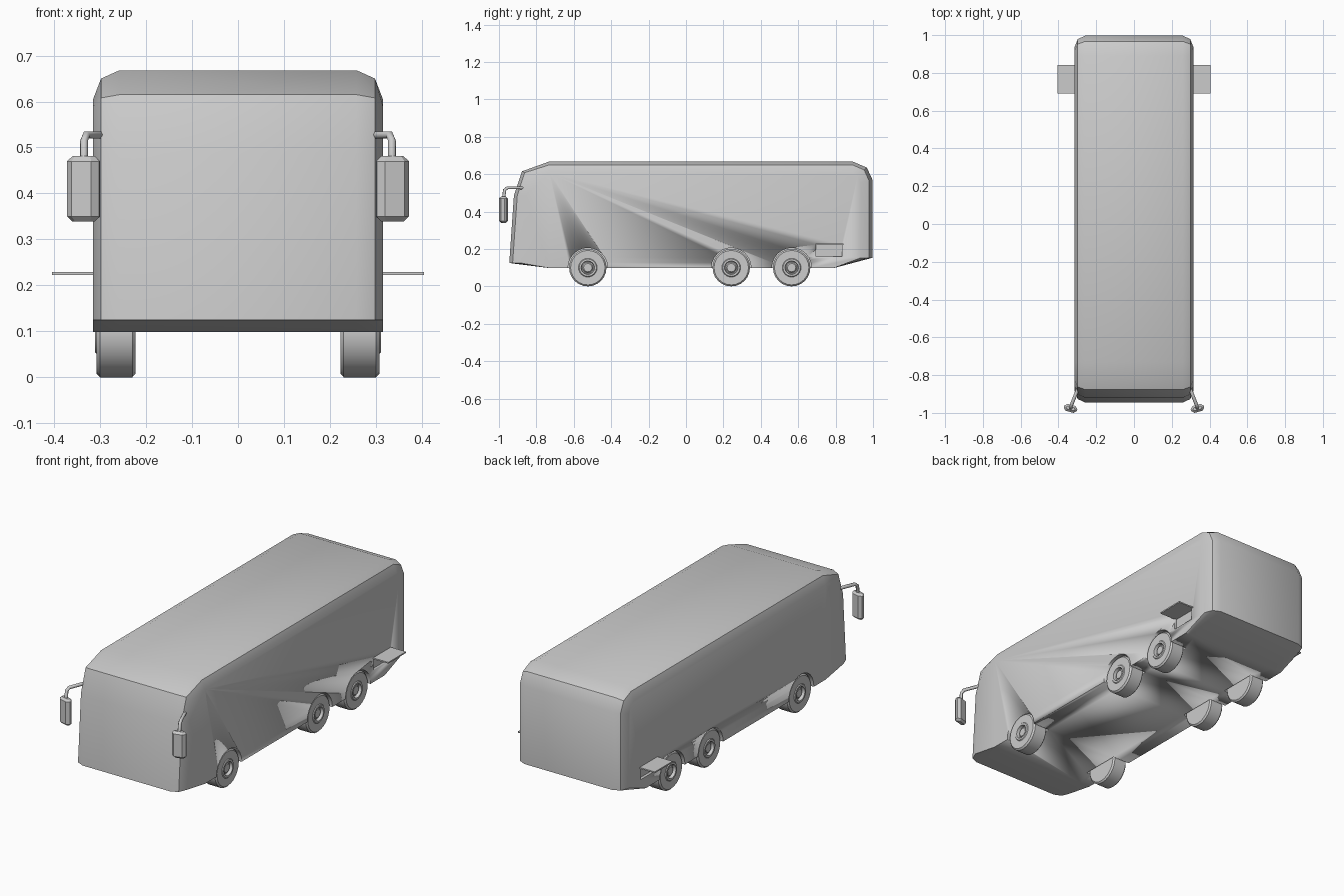
import bpy, bmesh, math
from mathutils import Matrix, Vector

if "Cube" in bpy.data.objects:
    bpy.data.objects.remove(bpy.data.objects["Cube"])


def finish(name, bm, angle=25):
    bmesh.ops.recalc_face_normals(bm, faces=bm.faces[:])
    me = bpy.data.meshes.new(name)
    bm.to_mesh(me)
    bm.free()
    ob = bpy.data.objects.new(name, me)
    bpy.context.collection.objects.link(ob)
    bpy.ops.object.select_all(action='DESELECT')
    bpy.context.view_layer.objects.active = ob
    ob.select_set(True)
    bpy.ops.object.shade_smooth_by_angle(angle=math.radians(angle))
    return ob


def add_box(bm, lo, hi):
    lo, hi = Vector(lo), Vector(hi)
    m = Matrix.Translation((lo + hi) / 2) @ Matrix.Diagonal((*(hi - lo), 1))
    return bmesh.ops.create_cube(bm, size=1, matrix=m)['verts']


# Body: side profile (y, z, inset direction) lofted across x with rounded edges
profile = [(-0.945, 0.125, 1, 0), (-0.73, 0.098, 0, 0), (0.79, 0.098, 0, 0),
           (0.997, 0.153, -1, 0), (0.997, 0.57, -1, -0.3), (0.967, 0.635, -0.8, -0.7),
           (0.89, 0.668, 0, -1), (-0.73, 0.668, 0, -1), (-0.877, 0.615, 0.8, -0.4),
           (-0.92, 0.487, 1, 0)]
sections = [(-0.315, 0.062), (-0.298, 0.018), (-0.258, 0),
            (0.258, 0), (0.298, 0.018), (0.315, 0.062)]
bm = bmesh.new()
rings = [[bm.verts.new((x, y + d * iy, z + d * iz)) for y, z, iy, iz in profile]
         for x, d in sections]
n = len(profile)
for a, b in zip(rings, rings[1:]):
    for i in range(n):
        bm.faces.new((a[i], a[(i + 1) % n], b[(i + 1) % n], b[i]))
bm.faces.new(rings[0])
bm.faces.new(rings[-1])
body = finish("body", bm)

# Wheel arches and hatch recesses cut out of the body
axles = {"front": -0.525, "middle": 0.242, "rear": 0.565}
bm = bmesh.new()
for s in (-1, 1):
    for y in axles.values():
        m = Matrix.Translation((s * 0.29, y, 0.1)) @ Matrix.Rotation(math.pi / 2, 4, 'Y')
        bmesh.ops.create_cone(bm, cap_ends=True, segments=24, radius1=0.106,
                              radius2=0.106, depth=0.15, matrix=m)
    xs = sorted((s * 0.3, s * 0.35))
    add_box(bm, (xs[0], 0.695, 0.16), (xs[1], 0.833, 0.224))
cutter = finish("cutter", bm)
cutter.hide_render = True
mod = body.modifiers.new("cuts", 'BOOLEAN')
mod.operation = 'DIFFERENCE'
mod.solver = 'EXACT'
mod.object = cutter
bpy.context.view_layer.objects.active = body
bpy.ops.object.modifier_apply(modifier="cuts")
bpy.data.objects.remove(cutter)

# Wheels: tyre, rim and hub as one revolved profile (radius, x)
tyre = [(0, 0.303), (0.022, 0.303), (0.028, 0.295), (0.033, 0.295), (0.036, 0.311),
        (0.046, 0.311), (0.05, 0.307), (0.092, 0.308), (0.1, 0.3), (0.1, 0.23),
        (0.092, 0.223), (0, 0.223)]
for side, s in (("left", -1), ("right", 1)):
    for axle, y in axles.items():
        bm = bmesh.new()
        vs = [bm.verts.new((s * x, y, 0.1 + r)) for r, x in tyre]
        es = [bm.edges.new(p) for p in zip(vs, vs[1:])]
        bmesh.ops.spin(bm, geom=vs + es, cent=(0, y, 0.1), axis=(1, 0, 0),
                       angle=math.tau, steps=24)
        bmesh.ops.remove_doubles(bm, verts=bm.verts[:], dist=1e-4)
        finish(f"{axle}_{side}_wheel", bm)

    # Open hatch flap above each recess
    bm = bmesh.new()
    xs = sorted((s * 0.312, s * 0.405))
    add_box(bm, (xs[0], 0.692, 0.222), (xs[1], 0.842, 0.229))
    finish(f"{side}_hatch_flap", bm)

    # Mirror housing, turned outwards
    bm = bmesh.new()
    add_box(bm, (-0.036, -0.019, -0.071), (0.036, 0.019, 0.071))
    upright = [e for e in bm.edges if abs(e.verts[0].co.z - e.verts[1].co.z) > 0.1]
    bmesh.ops.bevel(bm, geom=upright, offset=0.014, segments=1, affect='EDGES')
    caps = [e for e in bm.edges if abs(e.verts[0].co.z - e.verts[1].co.z) < 0.001]
    bmesh.ops.bevel(bm, geom=caps, offset=0.011, segments=1, affect='EDGES')
    bm.transform(Matrix.Translation((s * 0.336, -0.976, 0.41))
                 @ Matrix.Rotation(s * math.radians(15), 4, 'Z'))
    finish(f"{side}_mirror_housing", bm)

    # Bent mirror arm
    cu = bpy.data.curves.new(f"{side}_mirror_arm", 'CURVE')
    cu.dimensions = '3D'
    cu.bevel_depth = 0.009
    cu.bevel_resolution = 1
    cu.use_fill_caps = True
    path = [(0.296, -0.87, 0.527), (0.33, -0.955, 0.527), (0.335, -0.97, 0.515),
            (0.335, -0.975, 0.47)]
    sp = cu.splines.new('POLY')
    sp.points.add(len(path) - 1)
    for p, (x, y, z) in zip(sp.points, path):
        p.co = (s * x, y, z, 1)
    arm = bpy.data.objects.new(f"{side}_mirror_arm", cu)
    bpy.context.collection.objects.link(arm)
